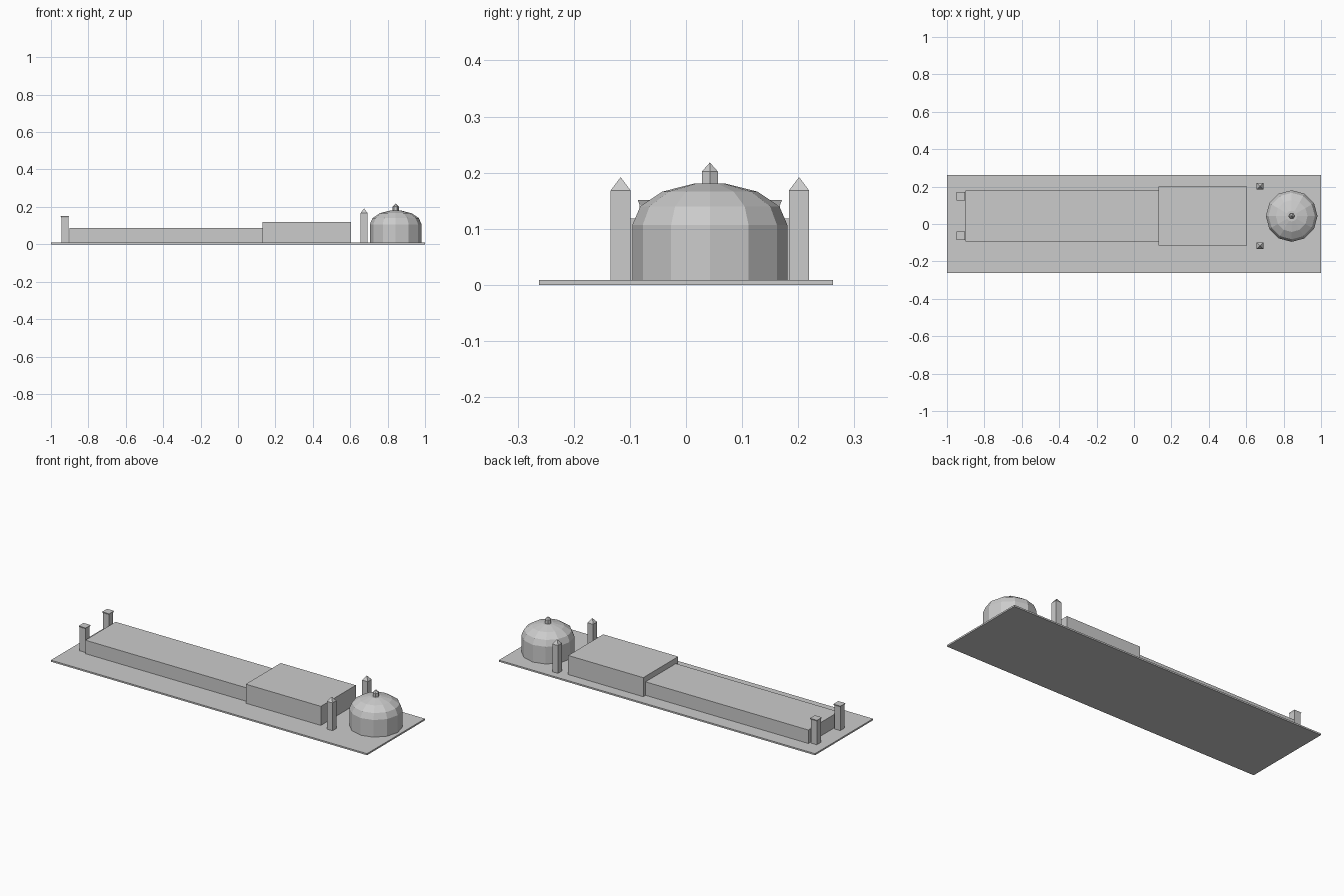
import bpy, bmesh, math

if "Cube" in bpy.data.objects:
    bpy.data.objects.remove(bpy.data.objects["Cube"])

AXIS = 0.0425   # y of the complex's symmetry line
BASE_TOP = 0.009

stone = bpy.data.materials.new("grey_stone")
stone.diffuse_color = (0.6, 0.6, 0.6, 1)
stone.use_nodes = True
stone.node_tree.nodes["Principled BSDF"].inputs["Base Color"].default_value = stone.diffuse_color


def finish(name, bm):
    bmesh.ops.remove_doubles(bm, verts=bm.verts, dist=1e-5)
    bmesh.ops.recalc_face_normals(bm, faces=bm.faces)
    me = bpy.data.meshes.new(name)
    bm.to_mesh(me)
    bm.free()
    me.materials.append(stone)
    ob = bpy.data.objects.new(name, me)
    bpy.context.collection.objects.link(ob)
    return ob


def box(name, x0, x1, y0, y1, z0, z1):
    bm = bmesh.new()
    bmesh.ops.create_cube(bm, size=1)
    for v in bm.verts:
        v.co.x = x1 if v.co.x > 0 else x0
        v.co.y = y1 if v.co.y > 0 else y0
        v.co.z = z1 if v.co.z > 0 else z0
    return finish(name, bm)


def lathe(name, cx, cy, profile, sides, turn=0.0):
    """Faceted solid from (radius, height) pairs; ends are capped."""
    bm = bmesh.new()
    rings = []
    for r, z in profile:
        if r == 0:
            rings.append([bm.verts.new((cx, cy, z))] * sides)
        else:
            rings.append([bm.verts.new((cx + r * math.cos(turn + math.tau * i / sides),
                                        cy + r * math.sin(turn + math.tau * i / sides), z))
                          for i in range(sides)])
    for a, b in zip(rings, rings[1:]):
        for i in range(sides):
            j = (i + 1) % sides
            quad = [a[i], a[j], b[j], b[i]]
            bm.faces.new(list(dict.fromkeys(quad)))
    for ring in (rings[0], rings[-1]):
        if ring[0] is not ring[1]:
            bm.faces.new(ring)
    return finish(name, bm)


# Ground slab
box("base_slab", -1, 1, -0.262, 0.262, 0, BASE_TOP)

# Long low hall and wider taller hall
box("long_hall", -0.90, 0.13, AXIS - 0.137, AXIS + 0.137, BASE_TOP, 0.086)
box("wide_hall", 0.13, 0.605, AXIS - 0.158, AXIS + 0.158, BASE_TOP, 0.118)

# Paired pillars and spires either side of the axis
R2 = math.sqrt(2)
for side, label in ((-1, "front"), (1, "back")):
    lathe("gate_pillar_" + label, -0.926, AXIS + side * 0.106,
          [(0.019 * R2, BASE_TOP), (0.019 * R2, 0.142), (0.0225 * R2, 0.151)],
          4, math.pi / 4)
    lathe("spire_" + label, 0.674, AXIS + side * 0.159,
          [(0.018 * R2, BASE_TOP), (0.018 * R2, 0.168), (0, 0.192)],
          4, math.pi / 4)

# Twelve-sided drum with faceted dome
R, SPRING, RISE = 0.138, 0.107, 0.075
dome = [(R * math.cos(math.radians(a)), SPRING + RISE * math.sin(math.radians(a)))
        for a in (0, 26, 52, 78)]
lathe("domed_rotunda", 0.843, AXIS, [(R, BASE_TOP)] + dome, 12)

# Six-sided lantern on the dome
lathe("dome_lantern", 0.843, AXIS,
      [(0.0165, 0.179), (0.0165, 0.202), (0, 0.218)], 6)
